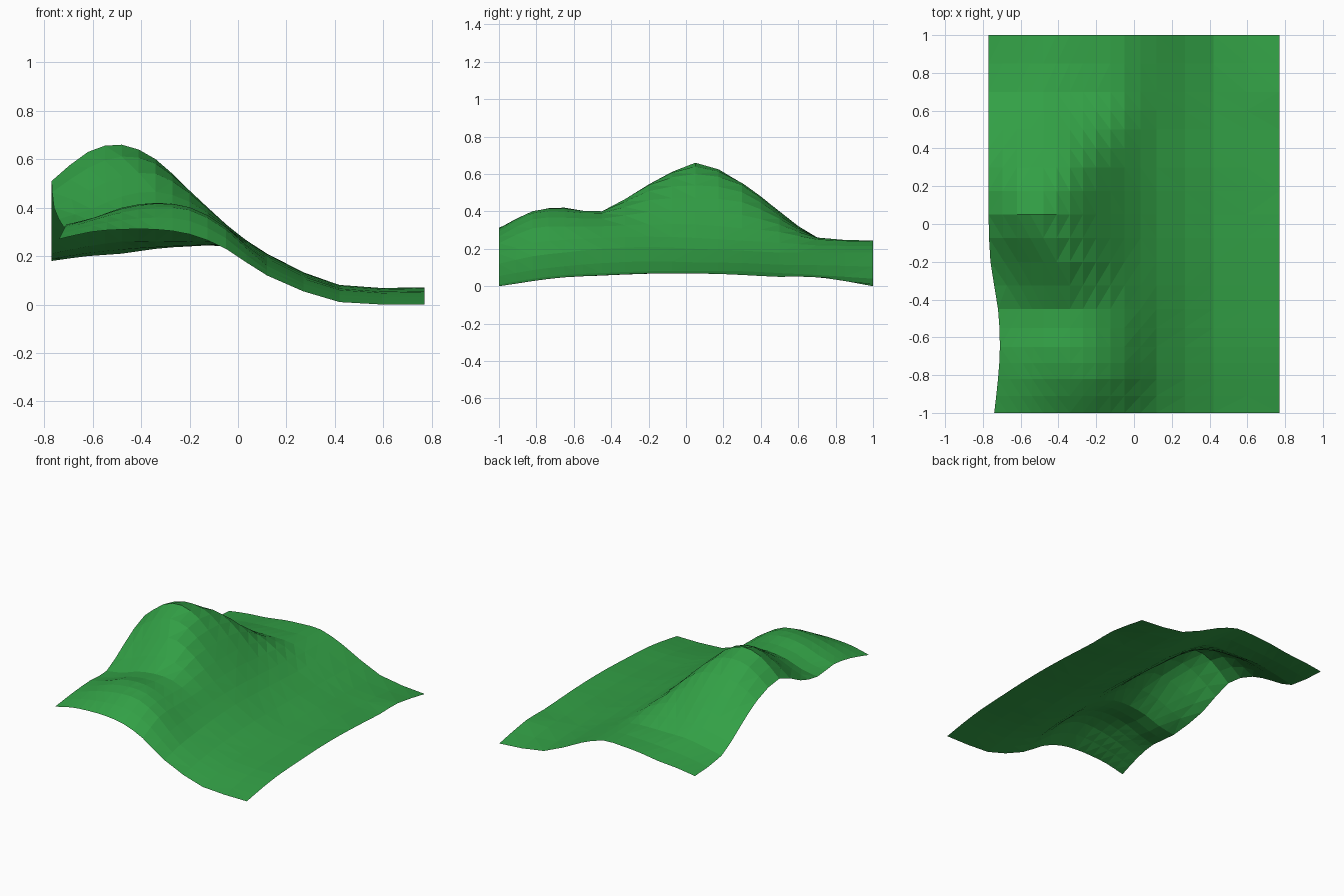
import bpy
import bmesh

default_cube = bpy.data.objects.get("Cube")
if default_cube:
    bpy.data.objects.remove(default_cube, do_unlink=True)

# Cross-section profiles of the hillside: stations across the width,
# and for each profile its depth and its heights in hundredths
STATIONS = [-.77, -.62, -.48, -.34, -.2, -.05, .12, .42, .77]
PROFILES = {
    -1: [27, 30, 31, 31, 29, 23, 12, 1, 0],
    -.82: [31, 35, 38, 40, 39, 31, 16, 4, 3],
    -.65: [33, 36, 40, 42, 40, 32, 18, 6, 5],
    -.45: [32, 34, 38, 40, 39, 32, 20, 7, 6],
    -.2: [40, 47, 53, 54, 46, 33, 21, 8, 7],
    .05: [51, 63, 66, 60, 47, 33, 20, 8, 7],
    .3: [45, 53, 55, 54, 45, 31, 19, 8, 6],
    .5: [33, 37, 40, 39, 36, 29, 18, 7, 5],
    .7: [21, 24, 26, 26, 26, 25, 18, 6, 5],
    1: [18, 20, 21, 23, 24, 24, 18, 4, 0],
}
DEPTHS = list(PROFILES)
# Inward shift of the wavy left border at each profile
BORDER_SHIFT = [.03, .05, .06, .05, .01, 0, 0, 0, 0, 0]


def slope(keys, values, i):
    """Tangent of the curve at one key point."""
    low, high = max(i - 1, 0), min(i + 1, len(keys) - 1)
    return (values[high] - values[low]) / (keys[high] - keys[low])


def smooth_curve(keys, values, position):
    """Cubic curve through the key points."""
    i = 0
    while i < len(keys) - 2 and position > keys[i + 1]:
        i += 1
    span = keys[i + 1] - keys[i]
    t = (position - keys[i]) / span
    start, end = values[i], values[i + 1]
    leave = slope(keys, values, i) * span
    arrive = slope(keys, values, i + 1) * span
    bend = 3 * (end - start) - 2 * leave - arrive
    twist = 2 * (start - end) + leave + arrive
    return start + t * (leave + t * (bend + t * twist))


def subdivided(keys):
    """Key positions with a midpoint added in every gap."""
    middles = [(a + b) / 2 for a, b in zip(keys, keys[1:])]
    return sorted(list(keys) + middles)


def ground_point(x, y):
    """Position on the hillside above a point of the plan."""
    section = [smooth_curve(DEPTHS, [PROFILES[d][k] for d in DEPTHS], y)
               for k in range(len(STATIONS))]
    height = max(smooth_curve(STATIONS, section, x) / 100, 0)
    shift = smooth_curve(DEPTHS, BORDER_SHIFT, y)
    fade = max(0, (STATIONS[2] - x) / (STATIONS[2] - STATIONS[0]))
    return x + shift * fade, y, height


# Grass material
grass = bpy.data.materials.new("grass_green")
grass_color = (.032, .35, .06, 1)
grass.use_nodes = True
grass.diffuse_color = grass_color
for node in grass.node_tree.nodes:
    if node.type == 'BSDF_PRINCIPLED':
        node.inputs["Base Color"].default_value = grass_color

# Hillside sheet: a lofted grid, split into flat triangles
bm = bmesh.new()
rows = [[bm.verts.new(ground_point(x, y)) for x in subdivided(STATIONS)]
        for y in subdivided(DEPTHS)]
for near, far in zip(rows, rows[1:]):
    for k in range(len(near) - 1):
        bm.faces.new((near[k], near[k + 1], far[k + 1], far[k]))
bmesh.ops.triangulate(bm, faces=bm.faces[:], quad_method='SHORT_EDGE')

mesh = bpy.data.meshes.new("hillside")
bm.to_mesh(mesh)
bm.free()
mesh.materials.append(grass)
hillside = bpy.data.objects.new("hillside", mesh)
bpy.context.scene.collection.objects.link(hillside)
